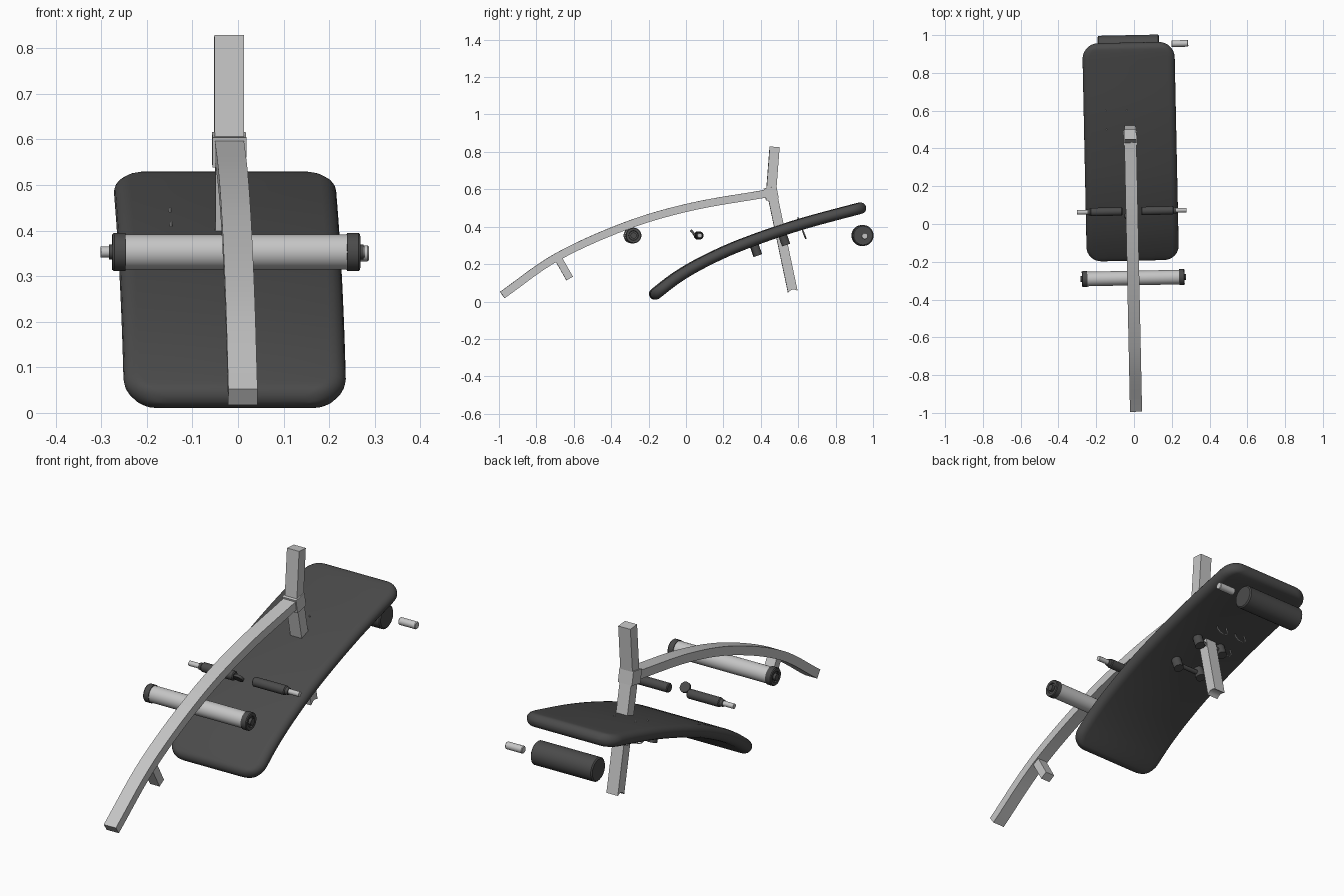
import bpy, bmesh, math
from mathutils import Vector, Matrix

if "Cube" in bpy.data.objects:
    bpy.data.objects.remove(bpy.data.objects["Cube"])

# whole bench is turned slightly about z and shifted a little in x
PLACE = Matrix.Rotation(math.radians(1.2), 4, 'Z') @ Matrix.Translation((-0.01, 0, 0))


def material(name, c):
    m = bpy.data.materials.new(name)
    m.diffuse_color = (c, c, c, 1)
    m.use_nodes = True
    m.node_tree.nodes["Principled BSDF"].inputs["Base Color"].default_value = m.diffuse_color
    return m


LIGHT = material("light grey metal", 0.56)
DARK = material("dark grey padding", 0.07)


def finish(name, bm, mat, angle=35):
    bmesh.ops.remove_doubles(bm, verts=bm.verts, dist=1e-5)
    bmesh.ops.recalc_face_normals(bm, faces=bm.faces)
    bm.transform(PLACE)
    me = bpy.data.meshes.new(name)
    bm.to_mesh(me)
    bm.free()
    me.materials.append(mat)
    ob = bpy.data.objects.new(name, me)
    bpy.context.collection.objects.link(ob)
    bpy.ops.object.select_all(action='DESELECT')
    ob.select_set(True)
    bpy.context.view_layer.objects.active = ob
    bpy.ops.object.shade_smooth_by_angle(angle=math.radians(angle))
    return ob


def loft(name, rings, mat, caps=True, angle=35):
    bm = bmesh.new()
    vs = [[bm.verts.new(p) for p in r] for r in rings]
    n = len(vs[0])
    for a, b in zip(vs, vs[1:]):
        for i in range(n):
            bm.faces.new((a[i], a[(i + 1) % n], b[(i + 1) % n], b[i]))
    if caps:
        bm.faces.new(vs[0])
        bm.faces.new(vs[-1])
    return finish(name, bm, mat, angle)


def spline(pts, t):
    """Catmull-Rom point and tangent in the y-z plane, t in 0..1."""
    p = [Vector((0, y, z)) for y, z in pts]
    p = [2 * p[0] - p[1]] + p + [2 * p[-1] - p[-2]]
    f = t * (len(pts) - 1)
    i = min(int(f), len(pts) - 2)
    u = f - i
    a, b, c, d = p[i:i + 4]
    pos = 0.5 * (2 * b + (c - a) * u + (2 * a - 5 * b + 4 * c - d) * u * u + (3 * b - a - 3 * c + d) * u ** 3)
    tan = 0.5 * ((c - a) + 2 * u * (2 * a - 5 * b + 4 * c - d) + 3 * u * u * (3 * b - a - 3 * c + d))
    return pos, tan.normalized()


def beam(name, pts, width, depth, mat, steps=1):
    rings = []
    for k in range(steps + 1):
        p, t = spline(pts, k / steps)
        n = Vector((0, -t.z, t.y)) * depth / 2
        w = Vector((width / 2, 0, 0))
        rings.append([p - w - n, p + w - n, p + w + n, p - w + n])
    return loft(name, rings, mat)


def lathe(name, profile, y, z, mat, sides=32):
    """Turn (x, radius) points about an x-directed axis."""
    rings = [[Vector((x, y + r * math.cos(2 * math.pi * i / sides), z + r * math.sin(2 * math.pi * i / sides)))
              for i in range(sides)] for x, r in [(a, max(b, 1e-3)) for a, b in profile]]
    return loft(name, rings, mat)


def disc(name, center, normal, r, h, mat):
    bm = bmesh.new()
    rot = Vector((0, 0, 1)).rotation_difference(Vector(normal)).to_matrix().to_4x4()
    bmesh.ops.create_cone(bm, cap_ends=True, segments=24, radius1=r, radius2=r, depth=h,
                          matrix=Matrix.Translation(center) @ rot)
    return finish(name, bm, mat)


# --- frame ---
beam("curved_beam", [(-0.982, 0.035), (-0.69, 0.238), (-0.32, 0.405), (0.03, 0.507), (0.43, 0.577)],
     0.064, 0.042, LIGHT, 28)
beam("front_foot_stub", [(-0.68, 0.225), (-0.622, 0.123)], 0.05, 0.04, LIGHT)
beam("upper_post", [(0.455, 0.58), (0.474, 0.827)], 0.064, 0.053, LIGHT)
beam("post_collar", [(0.462, 0.545), (0.45, 0.61)], 0.074, 0.068, LIGHT)

# lower post, with a shallow saddle notch at its foot
top, foot = Vector((0, 0.462, 0.57)), Vector((0, 0.571, 0.052))
d = (foot - top).normalized()
s = Vector((0, -d.z, d.y))
outline = [top - s * 0.026, top + s * 0.026]
for k in range(9):
    a = 1 - 2 * k / 8
    outline.append(foot + s * 0.026 * a - d * 0.012 * (1 - a * a))
loft("lower_post", [[p + Vector((x, 0, 0)) for p in outline] for x in (-0.03, 0.03)], LIGHT)

# --- padded seat: stadium section swept along a curve, rounded in plan ---
SEAT = [(-0.188, 0.022), (-0.05, 0.128), (0.1, 0.215), (0.3, 0.305), (0.6, 0.409), (0.96, 0.507)]
LEN, HALF, CORNER, R = 1.28, 0.244, 0.085, 0.03
ds = [0.0002, 0.002, 0.005, 0.01, 0.016, 0.023, 0.03, 0.045, 0.065, 0.085]
ts = [q / LEN for q in ds]
ts = ts + [0.07 + 0.86 * k / 30 for k in range(1, 30)] + [1 - t for t in reversed(ts)]
# table for even arc-length positions
samples = [spline(SEAT, k / 400)[0] for k in range(401)]
acc = [0]
for a, b in zip(samples, samples[1:]):
    acc.append(acc[-1] + (b - a).length)
rings = []
for t in ts:
    k = min(range(401), key=lambda i: abs(acc[i] / acc[-1] - t))
    p, tan = spline(SEAT, k / 400)
    p = p + tan * (t * acc[-1] - acc[k])
    n = Vector((0, -tan.z, tan.y))
    e = min(t, 1 - t) * LEN
    w = HALF - CORNER + math.sqrt(max(0, CORNER ** 2 - max(0, CORNER - e) ** 2))
    h = math.sqrt(max(0, R ** 2 - max(0, R - e) ** 2))
    ring = []
    for sx in (1, -1):
        for j in range(9):
            a = -math.pi / 2 + math.pi * j / 8
            ring.append(p + Vector((sx * (w - 0.035 + 0.035 * math.cos(a)), 0, 0)) + n * h * math.sin(a) * sx)
    rings.append(ring)
loft("padded_seat", rings, DARK, angle=60)

# --- front roller with end caps ---
ZR = 0.353
lathe("front_roller", [(-0.245, 0.0385), (0.245, 0.0385)], -0.286, ZR, LIGHT)
for sx, side in ((1, "right"), (-1, "left")):
    lathe("front_roller_cap_" + side,
          [(sx * x, r) for x, r in ((0.243, 0.03), (0.243, 0.042), (0.268, 0.042), (0.272, 0.039), (0.272, 0.026),
                                    (0.266, 0.024), (0.266, 0.016), (0.279, 0.016), (0.279, 0.0))],
          -0.286, ZR, DARK)
    # --- hand grips with metal pegs ---
    lathe("grip_" + side,
          [(sx * x, r) for x, r in ((0.05, 0.0), (0.05, 0.018), (0.054, 0.022), (0.217, 0.022), (0.221, 0.018),
                                    (0.235, 0.016), (0.235, 0.0))], 0.068, ZR, DARK, 24)
    lathe("grip_peg_" + side, [(sx * 0.23, 0.012), (sx * 0.29, 0.012)], 0.068, ZR, LIGHT, 20)
disc("grip_knob", (-0.015, 0.042, 0.363), (0, 0.75, 0.65), 0.025, 0.012, DARK)

# --- rear roller and loose peg ---
lathe("rear_roller", [(-0.162, 0.0), (-0.162, 0.05), (-0.157, 0.056), (0.157, 0.056), (0.162, 0.05), (0.162, 0.0)],
      0.944, ZR, DARK)
lathe("rear_peg", [(0.228, 0.0), (0.228, 0.015), (0.231, 0.0175), (0.314, 0.0175), (0.317, 0.015), (0.317, 0.0)],
      0.95, 0.35, LIGHT, 20)

# --- seat mounts under the pad: paired knobs joined by bars ---
for label, y, z in (("lower", 0.375, 0.272), ("upper", 0.525, 0.328)):
    for x in (-0.068, 0.068):
        disc("mount_knob_" + label, (x, y, z), (0, -0.33, 0.94), 0.023, 0.055, DARK)
    lathe("mount_bar_" + label, [(-0.068, 0.011), (0.068, 0.011)], y, z, DARK, 12)

# --- thin wire hooks through the pad ---
for x in (-0.11, 0.0):
    for y, z in ((0.60, 0.45), (0.50, 0.42)):
        slope = Vector((0, 0.042, -0.115)).normalized()
        base = Vector((x, y, z))
        path = [base + Vector((-0.016, 0, 0))]
        for k in range(13):
            a = math.pi * k / 12 * 1.1
            path.append(base + slope * (0.09 + 0.03 * math.sin(a)) + Vector((0.014 - 0.03 * math.cos(a), 0, 0)))
        rings = []
        for k, p in enumerate(path):
            t = (path[min(k + 1, 13)] - path[max(k - 1, 0)]).normalized()
            side = slope.cross(Vector((1, 0, 0))).normalized()
            up = t.cross(side)
            rings.append([p + 0.003 * (side * math.cos(i * math.pi / 3) + up * math.sin(i * math.pi / 3))
                          for i in range(6)])
        loft("wire_hook", rings, LIGHT)
